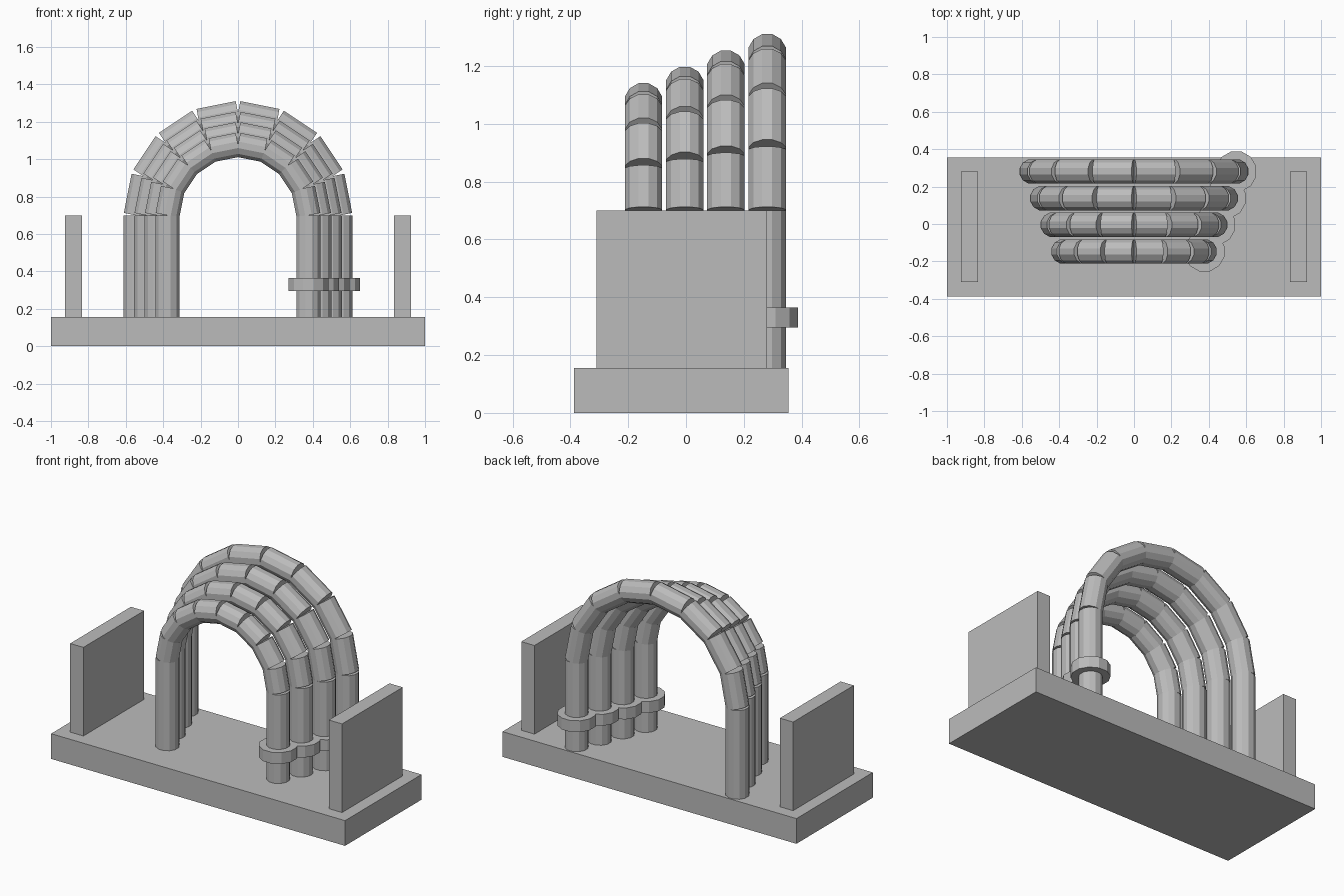
import bpy
from math import cos, sin, pi
from mathutils import Matrix

if "Cube" in bpy.data.objects:
    bpy.data.objects.remove(bpy.data.objects["Cube"], do_unlink=True)

# Single stone-grey colour
grey = bpy.data.materials.new("stone_grey")
grey.use_nodes = True
colour = (0.5, 0.5, 0.5, 1)
grey.diffuse_color = colour
grey.node_tree.nodes["Principled BSDF"].inputs["Base Color"].default_value = colour

SIDES = 12
TUBE = 0.067           # tube radius
CLAMP = 0.11           # clamp ring radius
BASE_TOP = 0.155
SPRING = 0.70          # height where the arches begin
STEPS = 8              # straight pieces in each arch
ARCHES = [(-0.147, 0.377), (-0.004, 0.434), (0.138, 0.490), (0.281, 0.547)]


def box(name, x, y, z):
    """Box from (low, high) ranges."""
    bpy.ops.mesh.primitive_cube_add(size=1, location=[sum(r) / 2 for r in (x, y, z)])
    ob = bpy.context.object
    ob.name = name
    ob.scale = [r[1] - r[0] for r in (x, y, z)]
    ob.data.materials.append(grey)
    return ob


def tube(name, radius, length, centre, tilt=0.0):
    """Faceted cylinder with a flat facing outwards, tilted about y."""
    bpy.ops.mesh.primitive_cylinder_add(vertices=SIDES, radius=radius, depth=length)
    ob = bpy.context.object
    ob.name = name
    ob.data.transform(Matrix.Rotation(pi / SIDES, 4, "Z"))
    ob.location = centre
    ob.rotation_euler = (0, tilt, 0)
    ob.data.materials.append(grey)
    return ob


# Base slab and the two end walls
box("base", (-1, 1), (-0.388, 0.355), (0, BASE_TOP))
for name, side in (("left_wall", 1), ("right_wall", -1)):
    box(name, sorted((side * 0.835, side * 0.925)), (-0.31, 0.28), (BASE_TOP, SPRING))

# Four arches: two legs each, then a ring of straight pieces
step = pi / STEPS
for n, (y, r) in enumerate(ARCHES, 1):
    for name, side in (("left_leg", 1), ("right_leg", -1)):
        tube(f"arch_{n}_{name}", TUBE, SPRING - BASE_TOP,
             (side * r, y, (SPRING + BASE_TOP) / 2))
    mid = r * cos(step / 2)
    for k in range(STEPS):
        a = (k + 0.5) * step
        tube(f"arch_{n}_segment_{k + 1}", TUBE, 2 * r * sin(step / 2),
             (mid * cos(a), y, SPRING + mid * sin(a)), -a)

# Scalloped clamp joining the left legs
rings = [tube("leg_clamp", CLAMP, 0.07, (r, y, 0.33)) for y, r in ARCHES]
clamp = rings[0]
bpy.context.view_layer.objects.active = clamp
for ring in rings[1:]:
    mod = clamp.modifiers.new("join", "BOOLEAN")
    mod.operation = "UNION"
    mod.solver = "EXACT"
    mod.object = ring
    bpy.ops.object.modifier_apply(modifier=mod.name)
    bpy.data.objects.remove(ring, do_unlink=True)
